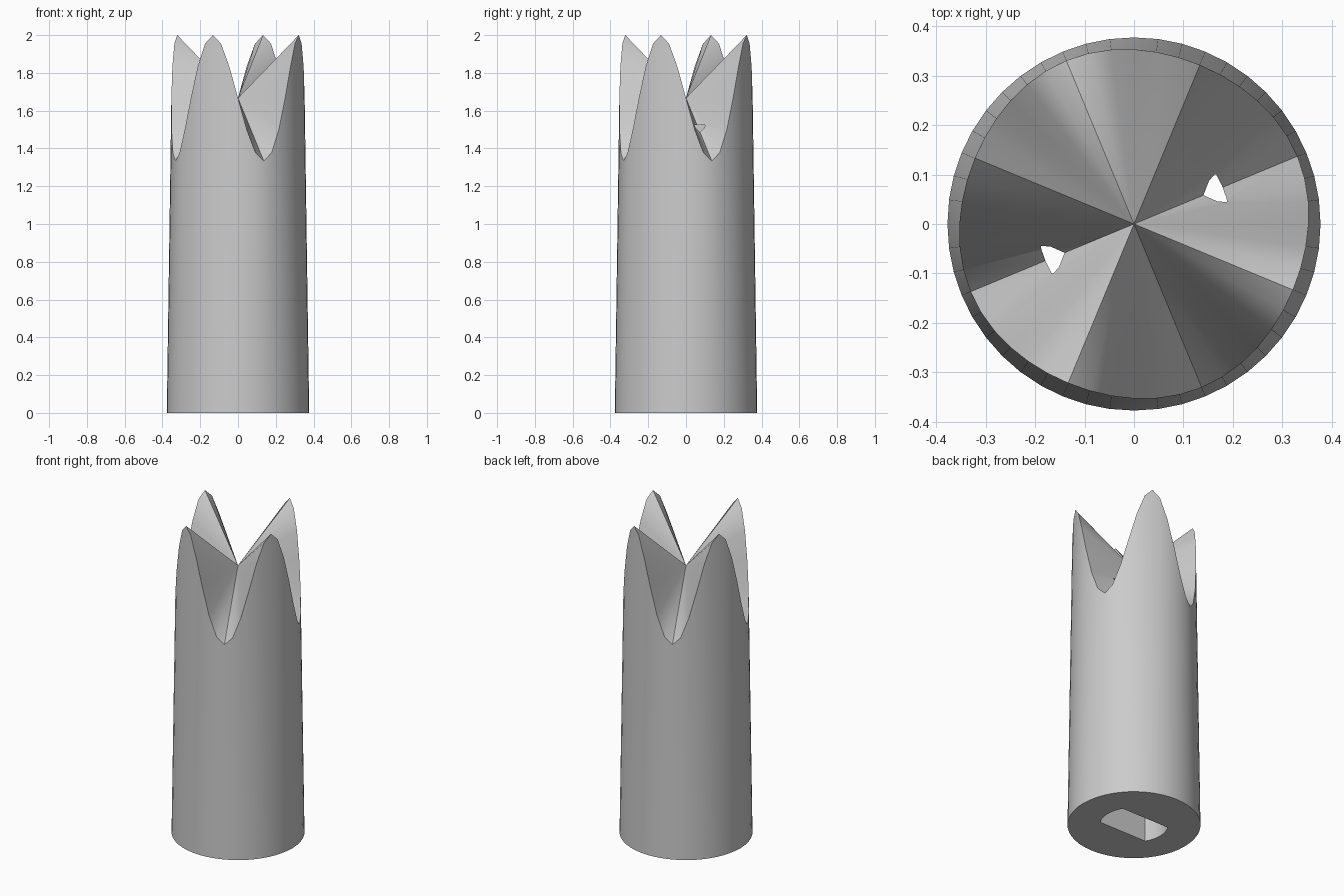
import bpy, bmesh
from math import sin, cos, pi, sqrt, asin

default = bpy.data.objects.get("Cube")
if default:
    bpy.data.objects.remove(default, do_unlink=True)

SEGMENTS = 48
BASE_RADIUS = 0.377
TAPER = 0.0145            # radius lost per unit of height
MID, WAVE = 5 / 3, 1 / 3  # mean height and amplitude of the crown
BORE_RADIUS, BORE_FLAT, BORE_TOP = 0.194, 0.1, 1.525

grey = bpy.data.materials.new("plain grey")
grey.use_nodes = True
colour = (0.6, 0.6, 0.6, 1)
grey.diffuse_color = colour
grey.node_tree.nodes["Principled BSDF"].inputs["Base Color"].default_value = colour


def make_object(name, bm):
    bmesh.ops.recalc_face_normals(bm, faces=bm.faces)
    mesh = bpy.data.meshes.new(name)
    bm.to_mesh(mesh)
    bm.free()
    obj = bpy.data.objects.new(name, mesh)
    bpy.context.collection.objects.link(obj)
    mesh.materials.append(grey)
    return obj


# Tapered shaft whose top is a four-lobed wave fanned in to the axis
bm = bmesh.new()
base, rim = [], []
for i in range(SEGMENTS):
    a = 2 * pi * i / SEGMENTS
    z = MID - WAVE * sin(4 * a)
    r = BASE_RADIUS - TAPER * z
    base.append(bm.verts.new((BASE_RADIUS * cos(a), BASE_RADIUS * sin(a), 0)))
    rim.append(bm.verts.new((r * cos(a), r * sin(a), z)))
centre = bm.verts.new((0, 0, MID))
bm.faces.new(base[::-1])
for i in range(SEGMENTS):
    j = (i + 1) % SEGMENTS
    bm.faces.new((base[i], base[j], rim[j], rim[i]))
    bm.faces.new((rim[i], rim[j], centre))
shaft = make_object("crowned_shaft", bm)

# Double-flat bore, deep enough to break through two of the valleys
bm = bmesh.new()
half = asin(BORE_FLAT / BORE_RADIUS)
outline = []
for start in (0, pi):
    for k in range(9):
        a = start - half + 2 * half * k / 8
        outline.append(bm.verts.new((BORE_RADIUS * cos(a), BORE_RADIUS * sin(a), -0.1)))
floor = bm.faces.new(outline)
top = bmesh.ops.extrude_face_region(bm, geom=[floor])
for v in top["geom"]:
    if isinstance(v, bmesh.types.BMVert):
        v.co.z = BORE_TOP
cutter = make_object("bore_cutter", bm)
cutter.hide_render = True

# Cut the bore and shade
bpy.ops.object.select_all(action="DESELECT")
bpy.context.view_layer.objects.active = shaft
shaft.select_set(True)
cut = shaft.modifiers.new("bore", "BOOLEAN")
cut.operation = "DIFFERENCE"
cut.solver = "EXACT"
cut.object = cutter
bpy.ops.object.modifier_apply(modifier=cut.name)
bpy.data.objects.remove(cutter, do_unlink=True)
bpy.ops.object.shade_smooth_by_angle(angle=pi / 6)
